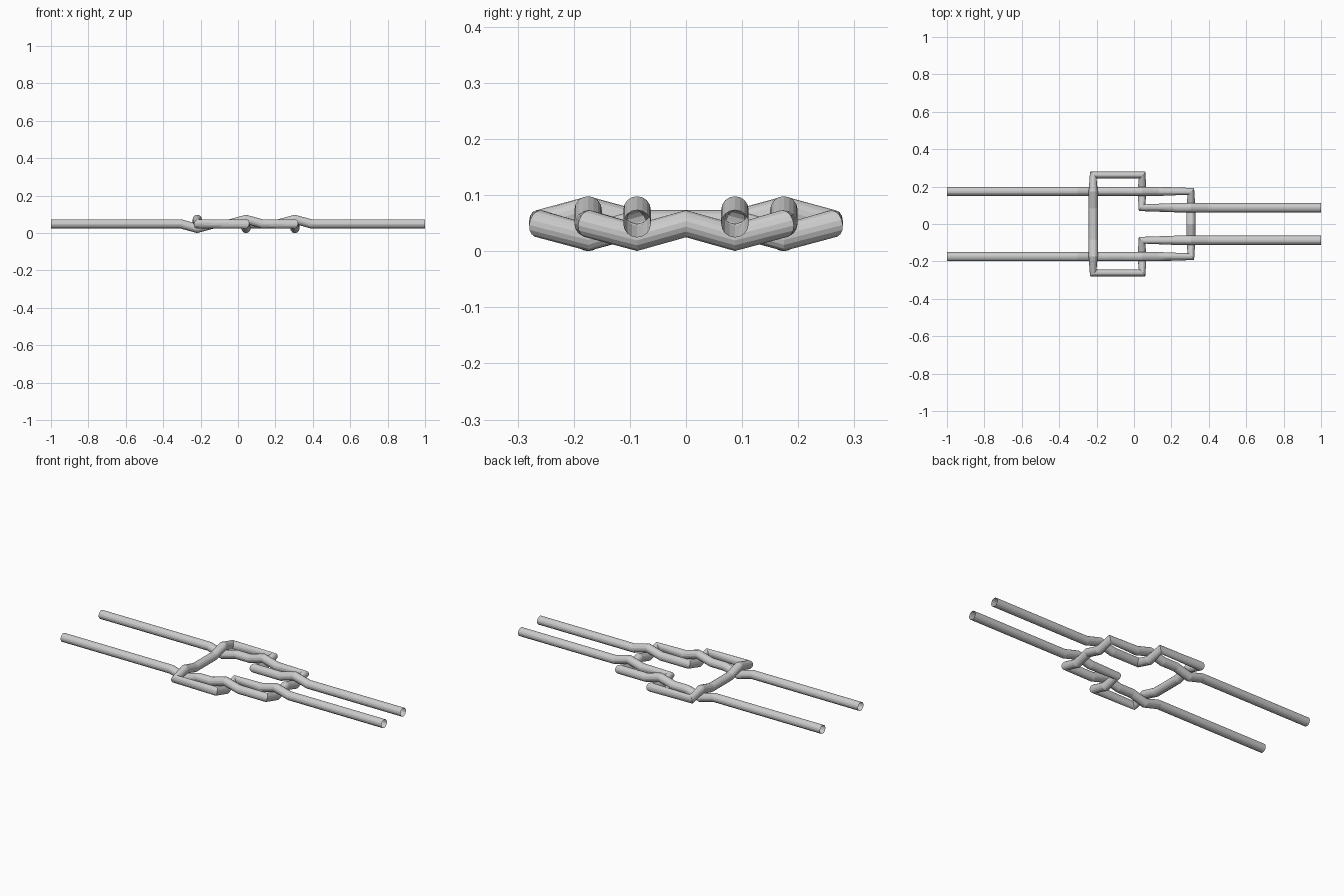
import bpy

if "Cube" in bpy.data.objects:
    bpy.data.objects.remove(bpy.data.objects["Cube"])

G = 0.0872                       # spacing of the knot grid
X0, X1, X2 = -0.218, 0.043, 0.304  # three columns where the cords cross
LOW, MID, HIGH = 0.0245, 0.049, 0.0735
RADIUS = 0.0245

grey = bpy.data.materials.new("cord grey")
grey.diffuse_color = (0.6, 0.6, 0.6, 1)
grey.use_nodes = True
grey.node_tree.nodes["Principled BSDF"].inputs["Base Color"].default_value = grey.diffuse_color


def cord(name, half):
    """Sweep a round open tube along half a path plus its mirror across y."""
    other = [(x, -y, z) for x, y, z in reversed(half) if y > 0]
    pts = half + other
    curve = bpy.data.curves.new(name, 'CURVE')
    curve.dimensions = '3D'
    curve.bevel_depth = RADIUS
    curve.bevel_resolution = 6
    curve.use_fill_caps = False
    spline = curve.splines.new('POLY')
    spline.points.add(len(pts) - 1)
    for p, co in zip(spline.points, pts):
        p.co = (*co, 1)
    spline.use_smooth = False
    curve.materials.append(grey)
    obj = bpy.data.objects.new(name, curve)
    bpy.context.collection.objects.link(obj)
    bpy.ops.object.select_all(action='DESELECT')
    obj.select_set(True)
    bpy.context.view_layer.objects.active = obj
    bpy.ops.object.convert(target='MESH')


# Cord entering from the left, bight at the right
A = 2 * G
cord("left_cord", [
    (-1, A, MID), (X0 - G, A, MID), (X0, A, LOW), (X0 + G, A, MID),
    (X1 - G, A, MID), (X1, A, HIGH), (X1 + G, A, MID),
    (X2, A, MID), (X2, G, LOW), (X2, 0, MID)])

# Cord entering from the right, wide bight at the left
cord("right_cord", [
    (1, G, MID), (X2 + G, G, MID), (X2, G, HIGH), (X2 - G, G, MID),
    (X1, G, MID), (X1, A, LOW), (X1, 3 * G, MID),
    (X0, 3 * G, MID), (X0, A, HIGH), (X0, G, MID)])
